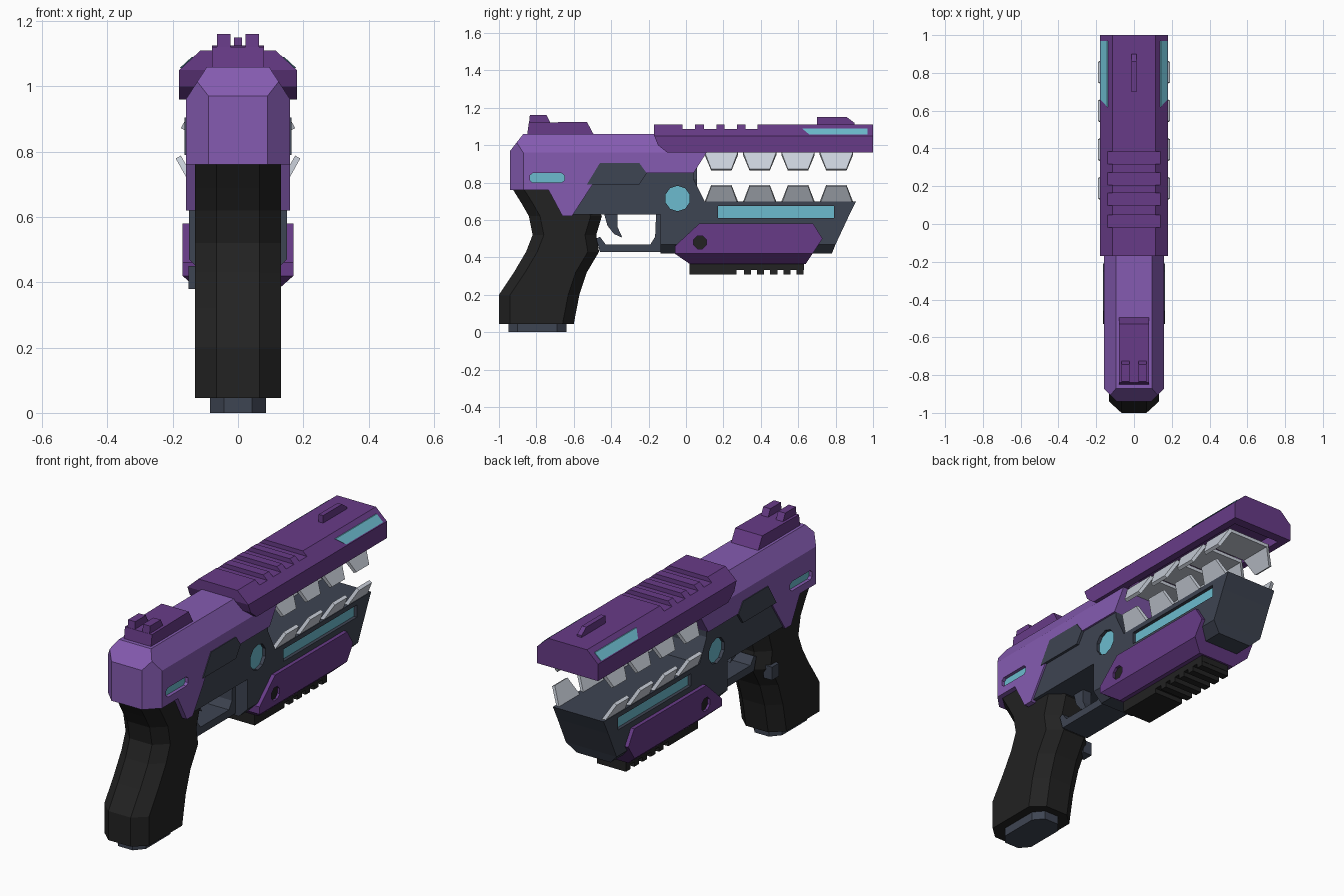
import bpy, bmesh, math
from mathutils import Vector

if "Cube" in bpy.data.objects:
    bpy.data.objects.remove(bpy.data.objects["Cube"])


def material(name, rgb):
    m = bpy.data.materials.new(name)
    m.diffuse_color = (*rgb, 1)
    m.use_nodes = True
    m.node_tree.nodes["Principled BSDF"].inputs["Base Color"].default_value = m.diffuse_color
    return m


VIOLET = material("light purple", (0.235, 0.105, 0.44))
PURPLE = material("deep purple", (0.137, 0.044, 0.245))
SLATE = material("slate", (0.048, 0.058, 0.084))
BLACK = material("black", (0.016, 0.016, 0.016))
SILVER = material("pale grey", (0.58, 0.62, 0.69))
CYAN = material("cyan", (0.15, 0.50, 0.62))


def finish(name, bm, mat):
    bmesh.ops.recalc_face_normals(bm, faces=bm.faces[:])
    me = bpy.data.meshes.new(name)
    bm.to_mesh(me)
    bm.free()
    if mat:
        me.materials.append(mat)
    ob = bpy.data.objects.new(name, me)
    bpy.context.collection.objects.link(ob)
    return ob


def prism(name, profile, x0, x1, mat, cuts=()):
    """Side profile (y, z) extruded from x0 to x1, trimmed by mirrored planes (point, normal)."""
    bm = bmesh.new()
    face = bm.faces.new([bm.verts.new((x0, y, z)) for y, z in profile])
    ext = bmesh.ops.extrude_face_region(bm, geom=[face])
    bmesh.ops.translate(bm, vec=(x1 - x0, 0, 0),
                        verts=[g for g in ext["geom"] if isinstance(g, bmesh.types.BMVert)])
    for p, n in cuts:
        for s in (1, -1):
            bmesh.ops.bisect_plane(bm, geom=bm.verts[:] + bm.edges[:] + bm.faces[:], dist=1e-5,
                                   plane_co=Vector((p[0] * s, p[1], p[2])),
                                   plane_no=Vector((n[0] * s, n[1], n[2])), clear_outer=True)
            bmesh.ops.holes_fill(bm, edges=[e for e in bm.edges if e.is_boundary])
    return finish(name, bm, mat)


def slab(name, profile, w, mat, cuts=()):
    return prism(name, profile, -w, w, mat, cuts)


def rect(y0, y1, z0, z1):
    return [(y0, z0), (y1, z0), (y1, z1), (y0, z1)]


def disc(y, z, r, n):
    return [(y + r * math.cos(math.tau * (i + .5) / n), z + r * math.sin(math.tau * (i + .5) / n))
            for i in range(n)]


def carve(target, cutter):
    mod = target.modifiers.new("carve", "BOOLEAN")
    mod.operation, mod.solver, mod.object = "DIFFERENCE", "EXACT", cutter
    bpy.context.view_layer.objects.active = target
    bpy.ops.object.modifier_apply(modifier=mod.name)
    bpy.data.objects.remove(cutter)


def inlay(target, name, profile, w, depth, mat):
    """Recess on both flanks with a coloured floor."""
    for s in (1, -1):
        carve(target, prism("cutter", profile, s * (w - depth), s * (w + .05), None))
    slab(name, profile, w - depth + .002, mat)


def loft(name, sections, mat):
    """Rings of eight points: (z, rear y, front y, half width, corner size)."""
    bm = bmesh.new()
    rings = []
    for z, r, f, w, c in sections:
        half = [(w / 2, r), (w, r + c), (w, f - c), (w / 2, f)]
        pts = half + [(-x, y) for x, y in reversed(half)]
        rings.append([bm.verts.new((x, y, z)) for x, y in pts])
    for a, b in zip(rings, rings[1:]):
        for i in range(8):
            j = (i + 1) % 8
            bm.faces.new((a[i], a[j], b[j], b[i]))
    bm.faces.new(rings[0])
    bm.faces.new(rings[-1])
    return finish(name, bm, mat)


# Rear body
body = slab("rear_body", [(-.94, .76), (-.735, .76), (-.66, .62), (-.61, .62), (-.46, .85),
                          (.04, .85), (.11, .96), (.11, 1.06), (-.87, 1.06), (-.94, .97)], .16, VIOLET,
            [((.16, 0, .96), (.1, 0, .065)), ((.16, -.87, 0), (1, -1, 0))])
inlay(body, "rear_light", [(-.82, .80), (-.665, .80), (-.65, .812), (-.65, .838), (-.665, .85),
                           (-.82, .85), (-.835, .838), (-.835, .812)], .16, .02, CYAN)

# Lower frame with round and long lights
frame = slab("lower_frame", [(-.61, .63), (-.46, .85), (.04, .85), (.04, .82), (.10, .70), (.91, .70),
                             (.87, .62), (.80, .47), (.78, .42), (-.135, .42), (-.135, .63)], .15, SLATE,
             [((.15, 0, .47), (1, 0, -1))])
inlay(frame, "round_light", disc(-.045, .715, .068, 10), .15, .02, CYAN)
inlay(frame, "long_light", rect(.17, .79, .61, .675), .15, .02, CYAN)
slab("side_panel", [(-.53, .79), (-.46, .905), (-.25, .905), (-.21, .85), (-.25, .79)], .164, SLATE)

# Barrel stub between the coil shells
bm = bmesh.new()
bmesh.ops.create_cone(bm, cap_ends=True, segments=12, radius1=.075, radius2=.075, depth=.08)
for v in bm.verts:
    v.co = (v.co.x, v.co.z + .02, v.co.y + .82)
finish("barrel_stub", bm, SLATE)

# Trigger and guard
slab("trigger_guard", [(-.48, .50), (-.46, .43), (-.13, .43), (-.13, .63), (-.16, .63), (-.165, .51),
                       (-.19, .47), (-.43, .47), (-.46, .51)], .08, SLATE)
slab("trigger", [(-.44, .64), (-.42, .57), (-.385, .525), (-.34, .505), (-.365, .56), (-.365, .64)],
     .025, SLATE)

# Slide with hollow underside and top grooves
slide = slab("slide", [(-.17, 1.11), (-.17, 1.05), (-.15, 1.0), (-.10, .96), (1, .96), (1, 1.11)],
             .18, PURPLE, [((.18, 0, 1.05), (.06, 0, .065))])
carve(slide, slab("cutter", rect(.12, .95, .9, 1.02), .14, None))
for y in (.015, .13, .24, .35):
    carve(slide, slab("cutter", rect(y - .033, y + .033, 1.087, 1.2), .3, None))
slab("slide_light", [(.62, 1.09), (.97, 1.09), (.97, 1.056), (.66, 1.056)], .18, CYAN,
     [((.184, 0, 1.051), (.06, 0, .065))])

# Sights
slab("front_sight", [(.70, 1.10), (.70, 1.15), (.86, 1.15), (.90, 1.12), (.90, 1.10)], .013, PURPLE)
slab("rear_sight_base", [(-.85, 1.05), (-.84, 1.12), (-.53, 1.125), (-.49, 1.05)], .08, PURPLE)
for s in (1, -1):
    prism("rear_sight_post", [(-.84, 1.11), (-.835, 1.16), (-.745, 1.16), (-.72, 1.11)],
          s * .023, s * .065, PURPLE)

# Flared coil shells, upper and lower rows
for i in range(4):
    y = .10 + .205 * i
    for name, base, tip in (("upper_shell", .965, .872), ("lower_shell", .698, .788)):
        bm = bmesh.new()
        rows = [[bm.verts.new((x, yy, z)) for yy in (y + inset, y + .178 - inset)]
                for x, z, inset in ((-.175, tip, .035), (-.125, base, 0), (.125, base, 0), (.175, tip, .035))]
        for a, b in zip(rows, rows[1:]):
            bm.faces.new((a[0], a[1], b[1], b[0]))
        bmesh.ops.recalc_face_normals(bm, faces=bm.faces[:])
        bmesh.ops.solidify(bm, geom=bm.faces[:], thickness=.018)
        finish(name, bm, SILVER)

# Fore-end cover with pin
cover = slab("fore_cover", [(-.06, .42), (-.06, .46), (.07, .58), (.68, .58), (.73, .50), (.64, .365),
                            (.02, .365)], .17, PURPLE, [((.17, 0, .42), (.04, 0, -.045))])
inlay(cover, "cover_pin", disc(.075, .48, .037, 8), .17, .015, BLACK)

# Accessory rail
slab("rail_base", rect(.02, .63, .333, .37), .085, BLACK)
slab("rail_block", rect(.02, .27, .308, .335), .085, BLACK)
for i in range(5):
    y = .31 + .07 * i
    slab("rail_tooth", rect(y, y + .038, .308, .335), .085, BLACK)

# Grip, base plate and release button
loft("grip", [(.045, -1, -.60, .132, .06), (.20, -1, -.57, .132, .06), (.32, -.92, -.53, .132, .06),
              (.43, -.855, -.465, .132, .06), (.52, -.82, -.48, .132, .06), (.62, -.84, -.45, .132, .06),
              (.69, -.88, -.48, .132, .06), (.77, -.93, -.48, .132, .06)], BLACK)
loft("grip_base", [(0, -.95, -.64, .085, .05), (.05, -.95, -.64, .085, .05)], SLATE)
prism("release_button", rect(-.57, -.51, .38, .45), -.152, -.10, SLATE)
